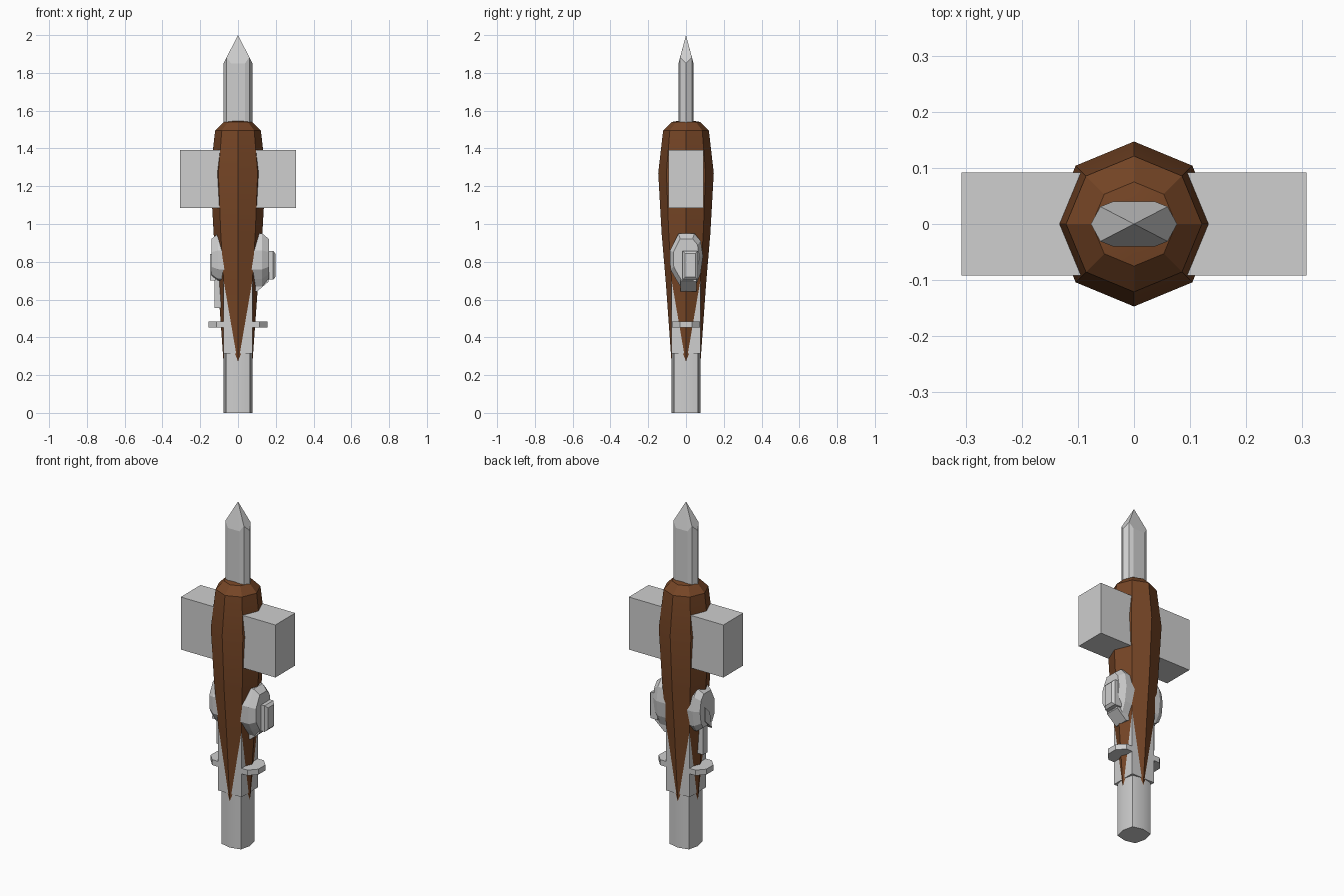
import bpy, bmesh, math

if "Cube" in bpy.data.objects:
    bpy.data.objects.remove(bpy.data.objects["Cube"])


def material(name, rgb):
    m = bpy.data.materials.new(name)
    m.diffuse_color = (*rgb, 1)
    m.use_nodes = True
    m.node_tree.nodes["Principled BSDF"].inputs["Base Color"].default_value = m.diffuse_color
    return m


GREY = material("light grey metal", (0.62, 0.62, 0.62))
BROWN = material("brown wood", (0.18, 0.06, 0.019))


def loft(name, rings, mat, smooth=False):
    """Skin a closed solid through rings of 3D points."""
    bm = bmesh.new()
    loops = [[bm.verts.new(p) for p in ring] for ring in rings]
    n = len(loops[0])
    for a, b in zip(loops, loops[1:]):
        for i in range(n):
            bm.faces.new((a[i], a[(i + 1) % n], b[(i + 1) % n], b[i]))
    bm.faces.new(loops[0])
    bm.faces.new(loops[-1])
    bmesh.ops.remove_doubles(bm, verts=bm.verts, dist=1e-5)
    bmesh.ops.recalc_face_normals(bm, faces=bm.faces)
    me = bpy.data.meshes.new(name)
    bm.to_mesh(me)
    bm.free()
    me.materials.append(mat)
    ob = bpy.data.objects.new(name, me)
    bpy.context.collection.objects.link(ob)
    if smooth:
        bpy.ops.object.select_all(action='DESELECT')
        ob.select_set(True)
        bpy.context.view_layer.objects.active = ob
        bpy.ops.object.shade_smooth_by_angle(angle=math.radians(30))
    return ob


def box(name, x, y, z, mat=GREY):
    rect = [(x[0], y[0]), (x[1], y[0]), (x[1], y[1]), (x[0], y[1])]
    return loft(name, [[(px, py, h) for px, py in rect] for h in z], mat)


def octagon(r, z, diag=1.0):
    pts = []
    for i in range(8):
        k = r * (diag if i % 2 else 1)
        pts.append((k * math.cos(i * math.pi / 4), k * math.sin(i * math.pi / 4), z))
    return pts


# Eight-sided wooden body, tapering down over the square core
profile = [(0.23, 0.074), (0.68, 0.106), (0.95, 0.129), (1.27, 0.147),
           (1.495, 0.121), (1.54, 0.075), (1.548, 0.03)]
loft("body", [octagon(r, z) for z, r in profile], BROWN, True)

# Square core whose corners break through the wood
box("core", (-0.076, 0.076), (-0.076, 0.076), (0.315, 0.85))

# Rounded socket at the bottom
loft("socket", [octagon(0.077, z, 1.15) for z in (0, 0.4)], GREY, True)

# Flat blade with a four-sided point
quarter = [(0.077, 0), (0.06, 0.031), (0.037, 0.04)]
half = quarter + [(-x, y) for x, y in quarter[::-1]]
outline = half + [(x, -y) for x, y in half[-2:0:-1]]
tip = [(x, y, 2 - 0.15 * max(abs(x) / 0.077, abs(y) / 0.04)) for x, y in outline]
loft("blade", [[(x, y, 1.4) for x, y in outline], tip, [(0, 0, 2)] * len(outline)], GREY)

# Side blocks, side plates and guards, mirrored left and right
plate = [(-0.04, 0.95), (0.045, 0.95), (0.078, 0.91), (0.09, 0.83), (0.078, 0.74),
         (0.05, 0.67), (-0.03, 0.67), (-0.055, 0.71), (-0.083, 0.76), (-0.085, 0.86)]
for s, side in ((1, "right"), (-1, "left")):
    box(side + "_block", sorted((s * 0.06, s * 0.307)), (-0.092, 0.092), (1.085, 1.393))
    outer = 0.163 if s > 0 else 0.14
    low = 0 if s > 0 else 0.03

    def plate_ring(x, k):
        return [(s * x, y * k, 0.82 + (max(z, 0.67 + low) - 0.82) * k) for y, z in plate]

    loft(side + "_lock_plate", [plate_ring(0.06, 1), plate_ring(outer - 0.035, 1),
                                plate_ring(outer, 0.78)], GREY)
    guard = [(0.06, -0.075), (0.115, -0.075), (0.155, -0.032),
             (0.155, 0.032), (0.115, 0.075), (0.06, 0.075)]
    loft(side + "_guard", [[(s * x, y, z) for x, y in guard] for z in (0.452, 0.484)], GREY)

# Right button with bevelled edges, and the wedge under it


def button_ring(x, inset):
    a, b, c, d = -0.018 + inset, 0.064 - inset, 0.705 + inset, 0.858 - inset
    return [(x, a, c), (x, b, c), (x, b, d), (x, a, d)]


loft("button", [button_ring(0.14, 0), button_ring(0.185, 0), button_ring(0.198, 0.014)], GREY)
wedge = [(0.08, 0.65), (0.1, 0.642), (0.162, 0.695), (0.162, 0.73), (0.08, 0.73)]
loft("wedge", [[(x, y, z) for x, z in wedge] for y in (-0.03, 0.055)], GREY)

# Left lever and small catch
box("lever", (-0.125, -0.09), (-0.02, 0.02), (0.555, 0.75))
catch = [(-0.03, 0.70), (0.03, 0.76), (0.03, 0.84), (-0.01, 0.80)]
loft("catch", [[(x, y, z) for y, z in catch] for x in (-0.12, -0.148)], GREY)
